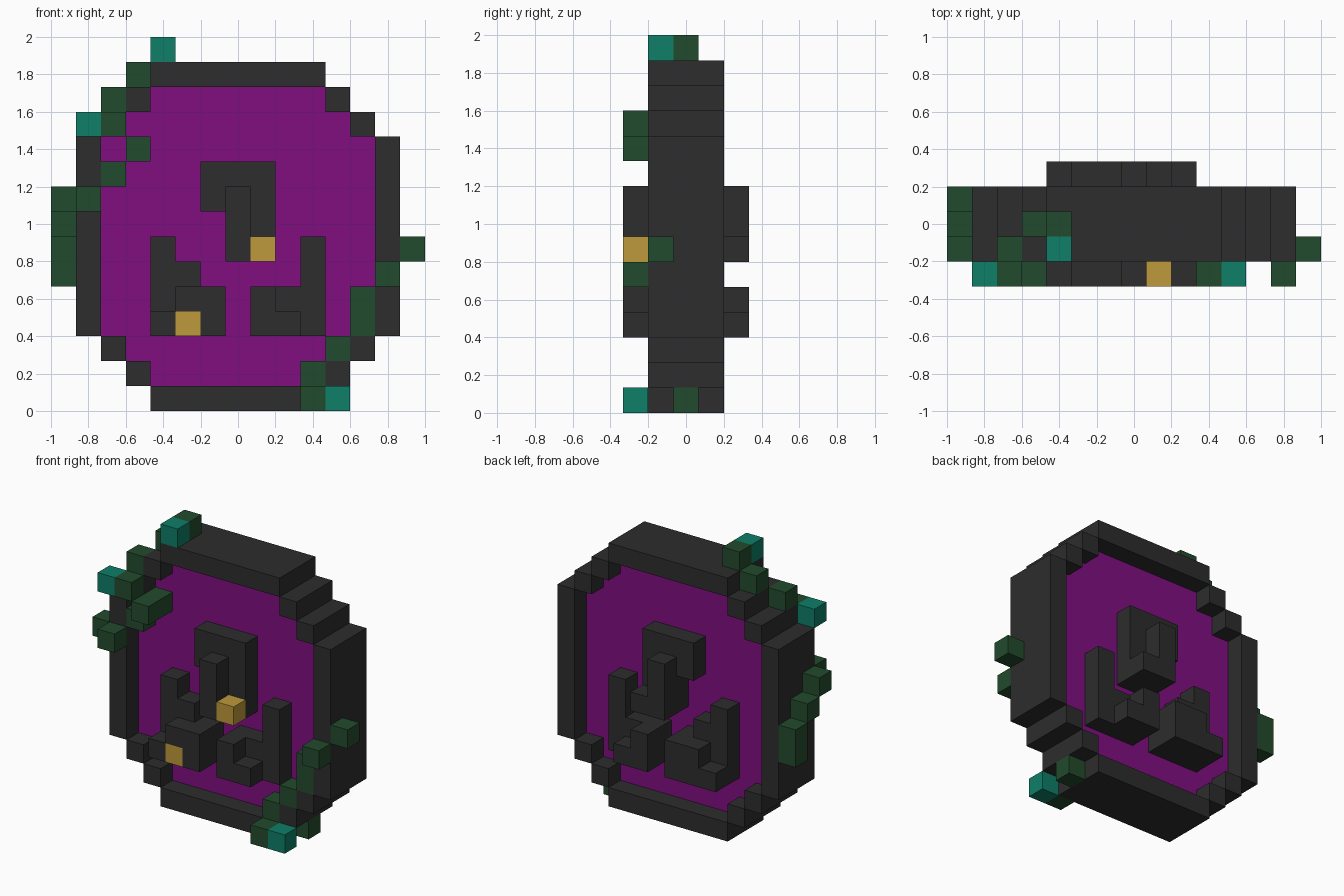
import bpy, bmesh
from mathutils import Vector

default = bpy.data.objects.get("Cube")
if default:
    bpy.data.objects.remove(default, do_unlink=True)

U = 2 / 15                                   # edge length of one block
ORIGIN = Vector((-1.0, -2.5 * U, 0.0))


def material(name, rgb):
    m = bpy.data.materials.new(name)
    m.use_nodes = True
    m.diffuse_color = (*rgb, 1)
    bsdf = m.node_tree.nodes["Principled BSDF"]
    bsdf.inputs["Base Color"].default_value = (*rgb, 1)
    bsdf.inputs["Roughness"].default_value = 0.9
    return m


STONE = material("dark stone", (0.026, 0.026, 0.026))
PURPLE = material("portal purple", (0.216, 0.0044, 0.216))
VINE = material("vine green", (0.016, 0.070, 0.026))
TEAL = material("teal bloom", (0.0044, 0.209, 0.136))
GOLD = material("gold", (0.515, 0.319, 0.045))


def box(xs, ys, zs):
    """Block cells from inclusive (first, last) ranges."""
    return {(x, y, z) for x in range(xs[0], xs[1] + 1)
            for y in range(ys[0], ys[1] + 1) for z in range(zs[0], zs[1] + 1)}


def blocks(name, cells, mat):
    """Skin a set of block cells, leaving out faces shared by two cells."""
    cells = set(cells)
    bm = bmesh.new()
    for cell in cells:
        for axis in range(3):
            b, c = (axis + 1) % 3, (axis + 2) % 3
            for side in (0, 1):
                near = list(cell)
                near[axis] += 2 * side - 1
                if tuple(near) in cells:
                    continue
                corners = [(0, 0), (1, 0), (1, 1), (0, 1)]
                if not side:
                    corners.reverse()
                verts = []
                for p, q in corners:
                    v = Vector(cell)
                    v[axis] += side
                    v[b] += p
                    v[c] += q
                    verts.append(bm.verts.new(ORIGIN + v * U))
                bm.faces.new(verts)
    bmesh.ops.remove_doubles(bm, verts=bm.verts[:], dist=1e-4)
    bmesh.ops.dissolve_limit(bm, angle_limit=0.01, verts=bm.verts[:], edges=bm.edges[:])
    mesh = bpy.data.meshes.new(name)
    bm.to_mesh(mesh)
    bm.free()
    mesh.materials.append(mat)
    obj = bpy.data.objects.new(name, mesh)
    bpy.context.collection.objects.link(obj)


# Stepped stone frame, three blocks deep
frame = box((4, 10), (1, 3), (0, 0)) | box((4, 10), (1, 3), (13, 13))
for x in (1, 13):
    frame |= box((x, x), (1, 3), (3, 10))
for inset, (low, high) in {2: (2, 11), 3: (1, 12)}.items():
    for x in (inset, 14 - inset):
        for z in (low, high):
            frame |= box((x, x), (1, 3), (z, z))
blocks("frame", frame, STONE)

# Thin panel filling the frame
panel = box((2, 12), (2, 2), (3, 10))
panel |= box((3, 11), (2, 2), (2, 11)) | box((4, 10), (2, 2), (1, 12))
blocks("panel", panel, PURPLE)

# Three emblem pieces: a lower relief plus a raised part, on both faces
emblem = {
    "top": ([((6, 8), (8, 9)), ((7, 8), (6, 7))],
            [((7, 7), (6, 8)), ((8, 8), (6, 6))]),
    "right": ([((4, 6), (3, 4)), ((4, 5), (5, 5)), ((4, 4), (6, 6))],
              [((5, 6), (3, 4)), ((4, 4), (3, 3))]),
    "left": ([((8, 10), (3, 4)), ((10, 10), (5, 6))],
             [((8, 8), (3, 4)), ((9, 9), (3, 3))]),
}
gold = {(8, 0, 6), (5, 0, 3)}
for face, low_y, high_y in (("front", 1, 0), ("back", 3, 4)):
    for part, (low, high) in emblem.items():
        cells = set()
        for y, rects in ((low_y, low), (high_y, high)):
            for xs, zs in rects:
                cells |= box(xs, (y, y), zs)
        blocks(f"emblem_{part}_{face}", cells - gold, STONE)
blocks("gold_studs", gold, GOLD)

# Vine over the upper right corner
blocks("upper_vine", [(4, 2, 14), (3, 2, 13), (2, 1, 12), (2, 0, 11), (3, 0, 10),
                      (3, 1, 10), (2, 1, 9), (1, 0, 8), (0, 1, 8), (0, 2, 7),
                      (0, 3, 6), (0, 3, 5)], VINE)

# Vine over the lower left corner
blocks("lower_vine", [(14, 1, 6), (13, 0, 5), (12, 1, 4), (12, 1, 3), (11, 1, 2),
                      (10, 1, 1), (10, 0, 0), (11, 2, 0)], VINE)

# Blooms at the vine tips
blocks("blooms", [(4, 1, 14), (1, 0, 11), (11, 0, 0)], TEAL)
